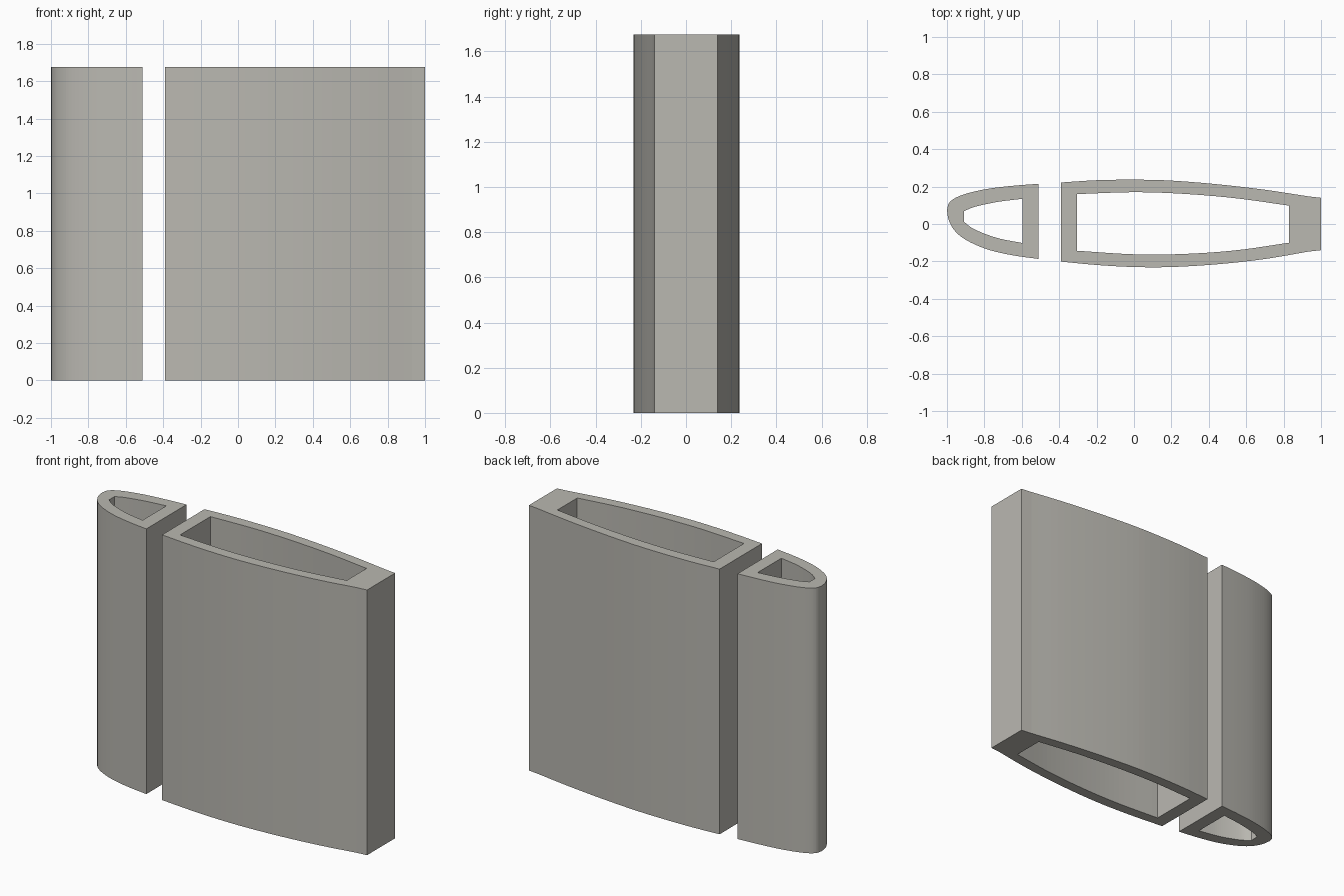
import bpy
import bmesh
from mathutils import Vector

HEIGHT = 1.675
STEPS = 5  # facets between neighbouring profile points

cube = bpy.data.objects.get("Cube")
if cube:
    bpy.data.objects.remove(cube, do_unlink=True)

grey = bpy.data.materials.new("warm grey")
grey.use_nodes = True
colour = (0.49, 0.48, 0.44, 1)
grey.diffuse_color = colour
grey.node_tree.nodes["Principled BSDF"].inputs["Base Color"].default_value = colour


def smooth_path(points, count):
    """Sample a Catmull-Rom curve through the points."""
    p = [Vector(q) for q in points]
    p = [2 * p[0] - p[1]] + p + [2 * p[-1] - p[-2]]
    spans = len(p) - 3
    out = []
    for k in range(count + 1):
        s = k * spans / count
        i = min(int(s), spans - 1)
        t = s - i
        a, b, c, d = p[i:i + 4]
        out.append(0.5 * (2 * b + (c - a) * t + (2 * a - 5 * b + 4 * c - d) * t ** 2
                          + (3 * b - a - 3 * c + d) * t ** 3))
    return out


def loop_of(upper, lower, count):
    return smooth_path(upper, count) + smooth_path(lower, count)[::-1]


def finish(name, bm):
    bmesh.ops.recalc_face_normals(bm, faces=bm.faces[:])
    mesh = bpy.data.meshes.new(name)
    bm.to_mesh(mesh)
    bm.free()
    mesh.materials.append(grey)
    obj = bpy.data.objects.new(name, mesh)
    bpy.context.collection.objects.link(obj)


def tube(name, outer, inner):
    """Upright hollow extrusion between two matching loops."""
    bm = bmesh.new()
    rings = [[bm.verts.new((q.x, q.y, z)) for q in loop]
             for loop, z in ((outer, 0), (outer, HEIGHT), (inner, HEIGHT), (inner, 0))]
    n = len(outer)
    for r in range(4):
        a, b = rings[r], rings[(r + 1) % 4]
        for i in range(n):
            j = (i + 1) % n
            bm.faces.new((a[i], a[j], b[j], b[i]))
    finish(name, bm)


def block(name, corners):
    bm = bmesh.new()
    base = bm.faces.new([bm.verts.new((x, y, 0)) for x, y in corners])
    top = bmesh.ops.extrude_face_region(bm, geom=[base], use_keep_orig=True)["geom"]
    verts = [v for v in top if isinstance(v, bmesh.types.BMVert)]
    bmesh.ops.translate(bm, verts=verts, vec=(0, 0, HEIGHT))
    finish(name, bm)


# Rounded leading section
count = 6 * STEPS
nose_outer = loop_of(
    [(-1, .075), (-.988, .113), (-.95, .142), (-.88, .167), (-.77, .19), (-.64, .205), (-.51, .215)],
    [(-1, .075), (-.99, .02), (-.955, -.04), (-.89, -.09), (-.78, -.137), (-.65, -.167), (-.51, -.187)],
    count)
nose_inner = loop_of(
    [(-.91, .068), (-.85, .092), (-.73, .118), (-.595, .135)],
    [(-.91, .012), (-.85, -.03), (-.73, -.075), (-.595, -.102)],
    count)
tube("leading_section", nose_outer, nose_inner)

# Long hollow main section
main_outer = loop_of(
    [(-.39, .222), (-.2, .234), (0, .237), (.2, .232), (.45, .212), (.7, .183), (.93, .148)],
    [(-.39, -.201), (-.2, -.219), (0, -.23), (.2, -.23), (.45, -.215), (.7, -.187), (.93, -.148)],
    count)
main_inner = loop_of(
    [(-.305, .16), (0, .17), (.27, .161), (.55, .137), (.83, .098)],
    [(-.305, -.143), (0, -.162), (.27, -.16), (.55, -.14), (.83, -.1)],
    count)
tube("main_section", main_outer, main_inner)

# Solid strip closing the trailing end
block("trailing_strip", [(.93, -.148), (1, -.14), (1, .14), (.93, .148)])
